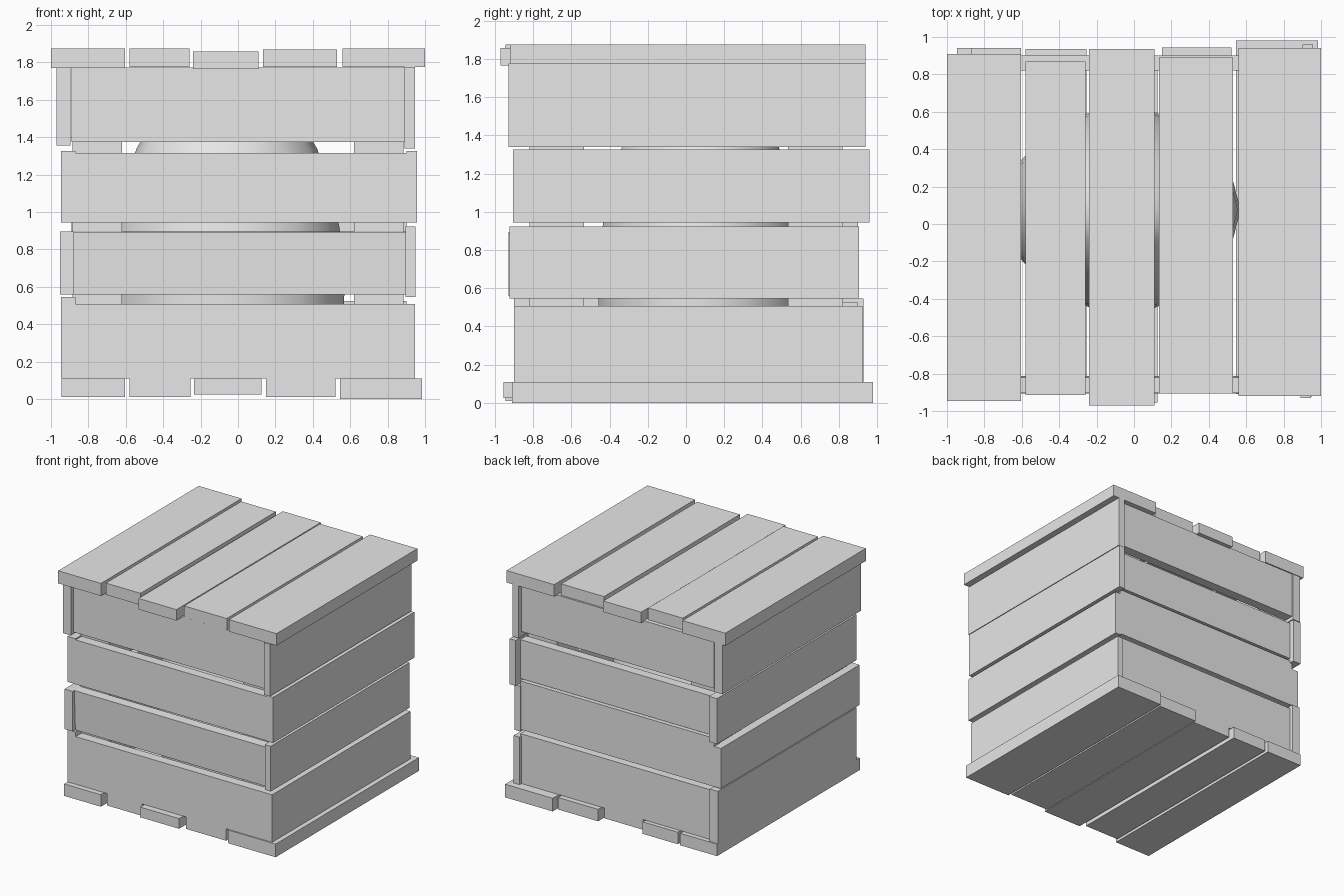
import bpy, bmesh, math

if "Cube" in bpy.data.objects:
    bpy.data.objects.remove(bpy.data.objects["Cube"])

gray = bpy.data.materials.new("light gray")
gray.diffuse_color = (0.8, 0.8, 0.8, 1)
gray.use_nodes = True
gray.node_tree.nodes["Principled BSDF"].inputs["Base Color"].default_value = gray.diffuse_color


def finish(name, bm):
    me = bpy.data.meshes.new(name)
    bm.to_mesh(me)
    bm.free()
    me.materials.append(gray)
    ob = bpy.data.objects.new(name, me)
    bpy.context.collection.objects.link(ob)
    return ob


def board(name, x0, x1, y0, y1, z0, z1, tilt=0.0):
    bm = bmesh.new()
    bmesh.ops.create_cube(bm, size=1)
    bmesh.ops.scale(bm, vec=(x1 - x0, y1 - y0, z1 - z0), verts=bm.verts)
    ob = finish(name, bm)
    ob.location = ((x0 + x1) / 2, (y0 + y1) / 2, (z0 + z1) / 2)
    ob.rotation_euler.x = tilt
    return ob


# Lid planks: x0, x1, y0, y1, z0, z1
for p in [(-1, -.605, -.945, .91, 1.77, 1.875),
          (-.58, -.26, -.915, .87, 1.775, 1.873),
          (-.24, .11, -.97, .935, 1.765, 1.857),
          (.135, .53, -.905, .89, 1.775, 1.87),
          (.56, 1, -.92, .94, 1.775, 1.875)]:
    board("lid_plank", *p)

# Floor planks
for p in [(-.945, -.605, -.945, .94, .01, .11),
          (-.58, -.255, -.90, .935, .01, .11),
          (-.235, .125, -.955, .90, .025, .11),
          (.15, .52, -.90, .945, .01, .11),
          (.545, .985, -.91, .98, 0, .11)]:
    board("floor_plank", *p)

# Right and left slats: outer |x|, y0, y1, z0, z1
for x, y0, y1, z0, z1 in [(.945, -.90, .925, .11, .507), (.95, -.925, .905, .545, .923),
                          (.957, -.905, .96, .945, 1.325), (.945, -.93, .94, 1.34, 1.775)]:
    board("right_slat", x - .055, x, y0, y1, z0, z1)
for x, y0, y1, z0, z1 in [(.945, -.90, .93, .11, .547), (.952, -.93, .90, .56, .895),
                          (.945, -.90, .94, .945, 1.325), (.97, -.925, .905, 1.355, 1.77)]:
    board("left_slat", -x, -x + .075, y0, y1, z0, z1)

# Front and back slats: z0, z1, tilt
for z0, z1, t in [(.11, .507, 0), (.56, .895, .04), (.945, 1.315, 0), (1.375, 1.772, 0)]:
    board("front_slat", -.89, .90, -.90, -.82, z0, z1, t)
for z0, z1 in [(.11, .525), (.56, .965), (.985, 1.31), (1.38, 1.772)]:
    board("back_slat", -.89, .90, .82, .90, z0, z1)

# Corner posts
for sx in (-1, 1):
    for sy in (-1, 1):
        xs = sorted((sx * .62, sx * .885))
        ys = sorted((sy * .535, sy * .82))
        board("corner_post", *xs, *ys, .11, 1.765)

# Domed load inside the crate: stacked rings from floor to crown
sides = 14
bm = bmesh.new()
rings = []
for z in (.11, .35, .6, .85, 1.1, 1.34, 1.52, 1.65, 1.71):
    k = math.sqrt(max(0, 1 - ((z - .6) / 1.15) ** 2)) if z > .6 else 1 - .25 * (.6 - z) ** 2
    rings.append([bm.verts.new((-.06 + .63 * k * math.cos(2 * math.pi * i / sides),
                                .075 + .55 * k * math.sin(2 * math.pi * i / sides), z))
                  for i in range(sides)])
for a, b in zip(rings, rings[1:]):
    for i in range(sides):
        j = (i + 1) % sides
        bm.faces.new((a[i], a[j], b[j], b[i]))
bm.faces.new(rings[-1])
bm.faces.new(rings[0][::-1])
load = finish("domed_load", bm)
bpy.context.view_layer.objects.active = load
load.select_set(True)
bpy.ops.object.shade_smooth_by_angle(angle=math.radians(40))
